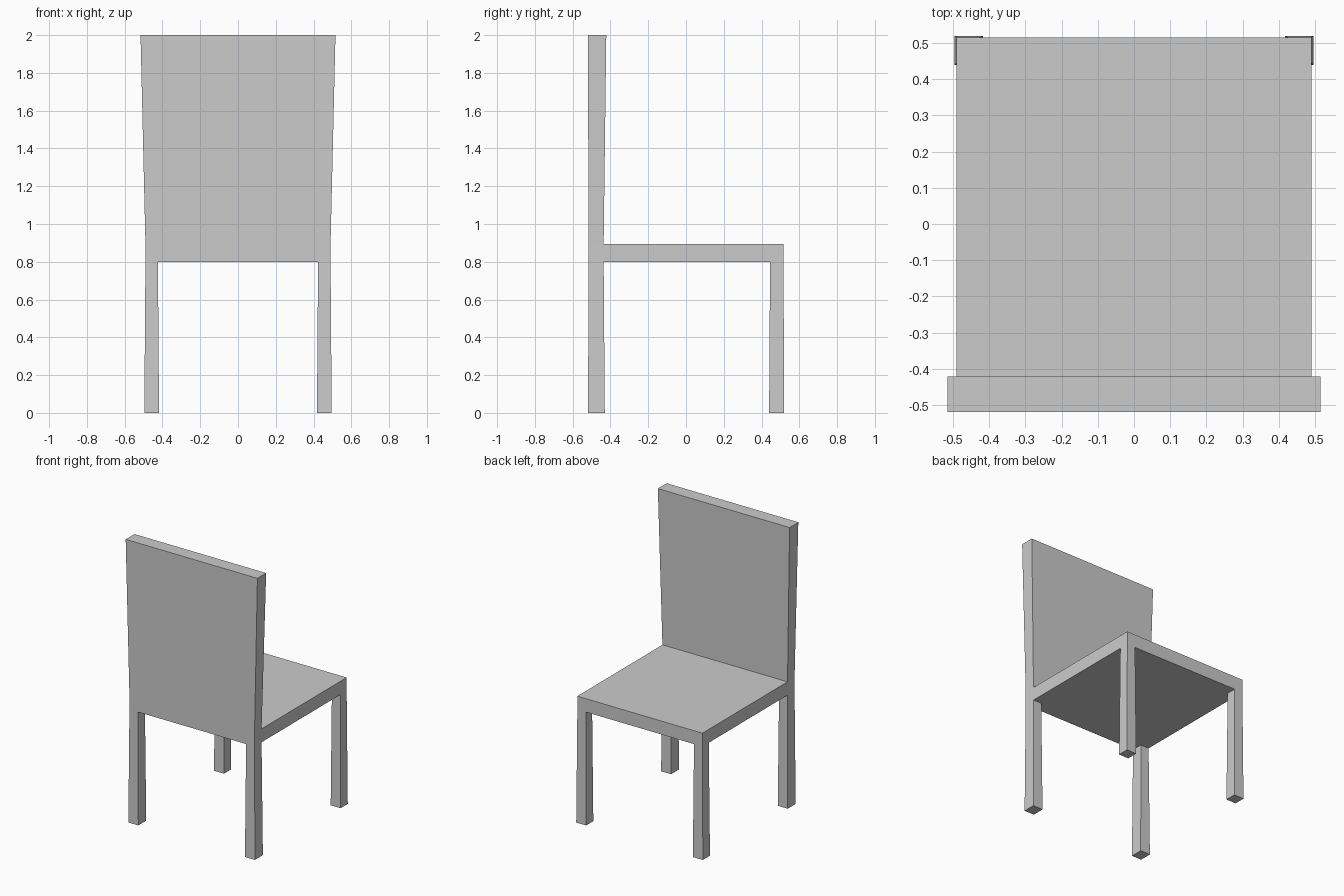
import bpy, bmesh, math
from mathutils import Vector

if "Cube" in bpy.data.objects:
    bpy.data.objects.remove(bpy.data.objects["Cube"])

XO, XI = 0.49, 0.424            # seat edge and inner leg line
YB0, YB1 = -0.515, -0.436       # back row
YF0, YF1 = 0.445, 0.516         # front-edge row
Z0, Z1 = 0.80, 0.895            # seat underside and top

bm = bmesh.new()

# Seat slab, cut along the leg and backrest lines
bmesh.ops.create_cube(bm, size=1)
for v in bm.verts:
    v.co = (XO if v.co.x > 0 else -XO,
            YF1 if v.co.y > 0 else YB0,
            Z1 if v.co.z > 0 else Z0)
cuts = [((XI, 0, 0), (1, 0, 0)), ((-XI, 0, 0), (1, 0, 0)),
        ((0, YB1, 0), (0, 1, 0)), ((0, YF0, 0), (0, 1, 0))]
for co, no in cuts:
    bmesh.ops.bisect_plane(bm, geom=bm.verts[:] + bm.edges[:] + bm.faces[:],
                           plane_co=co, plane_no=no)


def pull(faces, z, xmap, ymap):
    """Extrude faces to height z, moving each x / y line to its tapered end."""
    res = bmesh.ops.extrude_face_region(bm, geom=faces)["geom"]
    for v in (g for g in res if isinstance(g, bmesh.types.BMVert)):
        x = xmap[min(xmap, key=lambda k: abs(k - abs(v.co.x)))]
        y = ymap[min(ymap, key=lambda k: abs(k - v.co.y))]
        v.co = Vector((math.copysign(x, v.co.x), y, z))
    old = [f for f in faces if f.is_valid]
    if old:
        bmesh.ops.delete(bm, geom=old, context='FACES_ONLY')


# Four legs, slightly flared towards the floor
corners = []
for f in bm.faces:
    c = f.calc_center_median()
    if c.z < Z0 + 0.001 and abs(c.x) > XI and not YB1 < c.y < YF0:
        corners.append(f)
pull(corners, 0.0, {XO: 0.496, XI: 0.418},
     {YB0: -0.519, YB1: -0.43, YF0: 0.44, YF1: 0.52})

# Backrest, widening and thickening towards the top
row = []
for f in bm.faces:
    c = f.calc_center_median()
    if c.z > Z1 - 0.001 and c.y < YB1:
        row.append(f)
pull(row, 2.0, {XO: 0.516, XI: 0.446}, {YB0: -0.52, YB1: -0.422})

# Merge coplanar pieces into clean flat faces
bmesh.ops.dissolve_limit(bm, angle_limit=math.radians(0.1),
                         verts=bm.verts[:], edges=bm.edges[:])
bmesh.ops.recalc_face_normals(bm, faces=bm.faces[:])

mesh = bpy.data.meshes.new("chair")
bm.to_mesh(mesh)
bm.free()
bpy.context.collection.objects.link(bpy.data.objects.new("chair", mesh))
